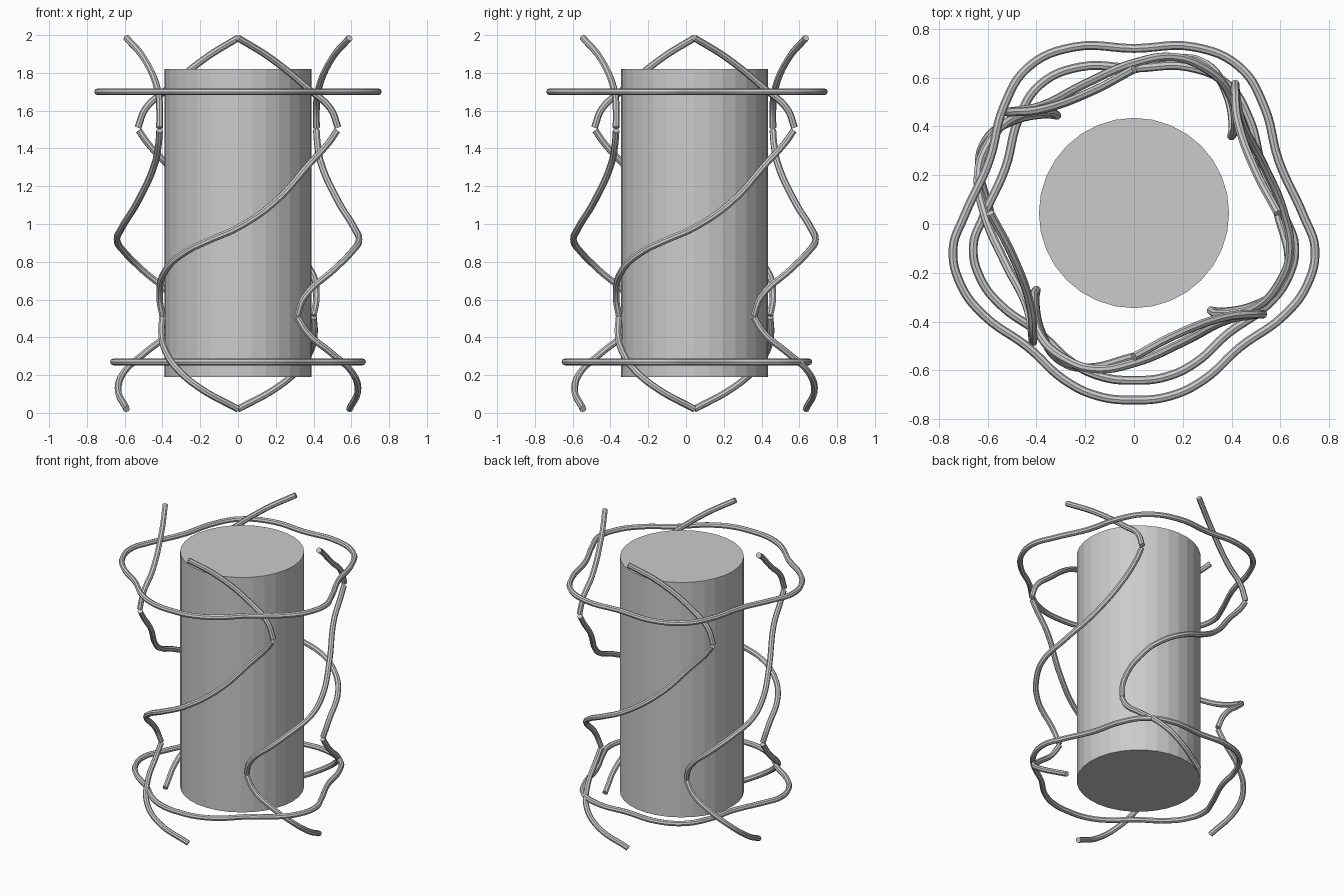
import bpy
from math import pi, cos, sin

if "Cube" in bpy.data.objects:
    bpy.data.objects.remove(bpy.data.objects["Cube"])

AXIS_Y = 0.045
TUBE = 0.018

grey = bpy.data.materials.new("plain_grey")
grey.use_nodes = True
grey.diffuse_color = (0.6, 0.6, 0.6, 1)
grey.node_tree.nodes["Principled BSDF"].inputs["Base Color"].default_value = (0.6, 0.6, 0.6, 1)


def tube(name, paths, closed=False):
    """Round tube swept along smooth paths, turned into a mesh."""
    curve = bpy.data.curves.new(name, "CURVE")
    curve.dimensions = "3D"
    curve.bevel_depth = TUBE
    curve.bevel_resolution = 2
    curve.resolution_u = 6
    curve.use_fill_caps = True
    for path in paths:
        spline = curve.splines.new("BEZIER")
        spline.bezier_points.add(len(path) - 1)
        spline.use_cyclic_u = closed
        for point, co in zip(spline.bezier_points, path):
            point.co = co
            point.handle_left_type = point.handle_right_type = "AUTO"
    obj = bpy.data.objects.new(name, curve)
    bpy.context.collection.objects.link(obj)
    bpy.ops.object.select_all(action="DESELECT")
    obj.select_set(True)
    bpy.context.view_layer.objects.active = obj
    bpy.ops.object.convert(target="MESH")
    obj = bpy.context.object
    obj.data.materials.clear()
    obj.data.materials.append(grey)
    bpy.ops.object.shade_smooth_by_angle(angle=pi / 5)
    return obj


# Central column
bpy.ops.mesh.primitive_cylinder_add(vertices=32, radius=0.39, depth=1.63,
                                    location=(0, AXIS_Y, 1.005))
column = bpy.context.object
column.name = "column"
column.data.materials.append(grey)

# Winding strand in three lengths: sideways, outward, height
lower = [(0, .59, .02), (-.2, .635, .13), (-.31, .60, .22),
         (-.38, .49, .32), (-.405, .37, .42), (-.40, .315, .505)]
middle = [(-.40, .315, .515), (-.415, .35, .61), (-.38, .51, .76), (-.28, .60, .85),
          (-.16, .64, .91), (0, .615, .98), (.2, .53, 1.12), (.38, .44, 1.32),
          (.48, .42, 1.43), (.525, .415, 1.495)]
upper = [(.53, .415, 1.51), (.49, .415, 1.61), (.38, .425, 1.71),
         (.17, .50, 1.88), (0, .59, 1.985)]


def place(path, angle):
    c, s = cos(angle), sin(angle)
    return [(x * c + out * s, AXIS_Y + x * s - out * c, z) for x, out, z in path]


# Four strands, a quarter turn apart
for i, side in enumerate(("front", "left", "back", "right")):
    tube(side + "_strand", [place(p, i * pi / 2) for p in (lower, middle, upper)])

# Wavy five-lobed hoops, mirrored from one half
half = [(.25, .725), (.434, .643), (.533, .484), (.594, .258), (.697, .03),
        (.742, -.1), (.71, -.25), (.615, -.375), (.435, -.505), (.285, -.64), (.15, -.705)]
outline = [(0, .72)] + half + [(0, -.722)] + [(-x, y) for x, y in reversed(half)]
for name, scale, z in (("upper_hoop", 1, 1.70), ("lower_hoop", .888, .27)):
    tube(name, [[(x * scale, y * scale, z) for x, y in outline]], closed=True)
